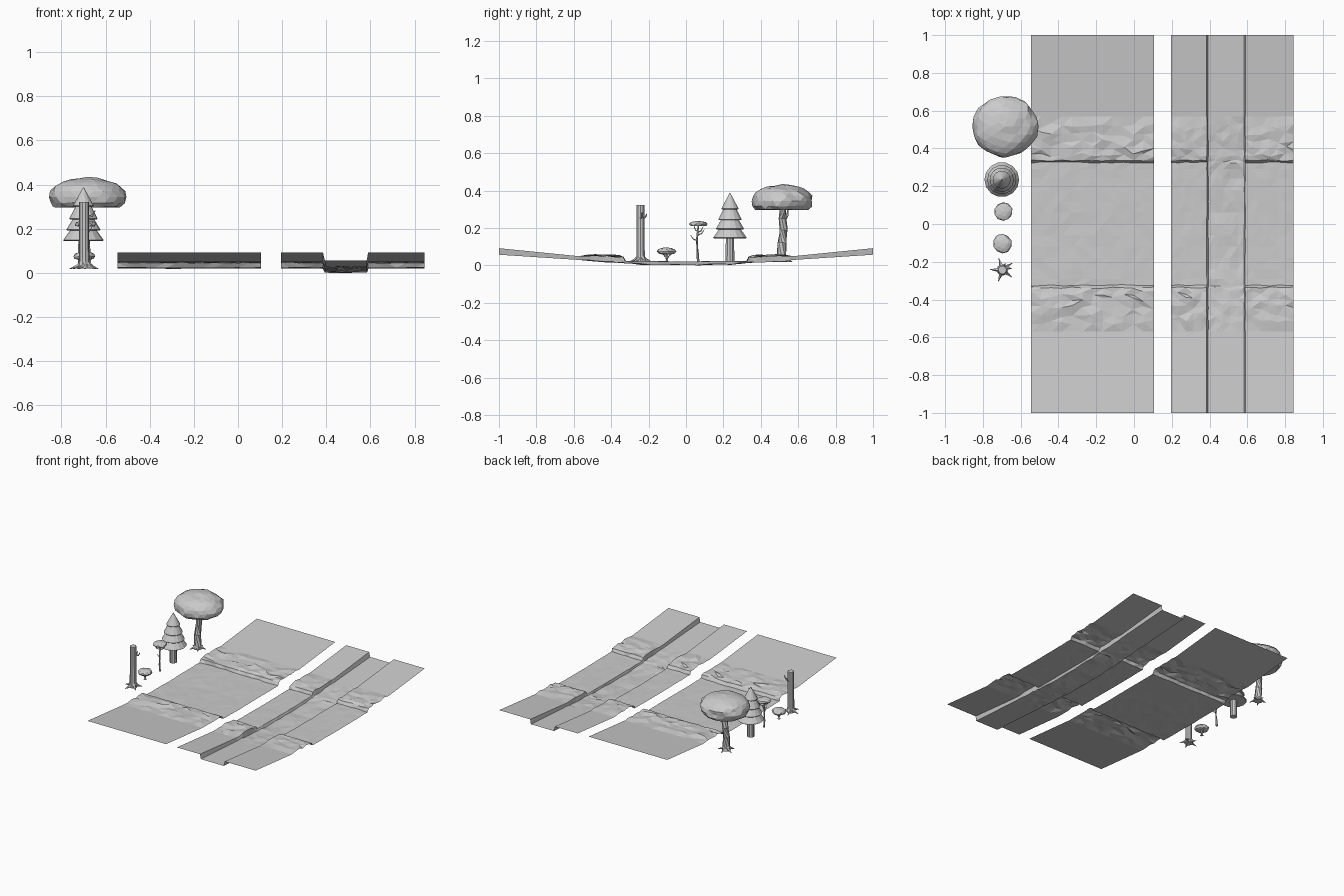
import bpy, bmesh, math, random
from mathutils import Vector

if "Cube" in bpy.data.objects:
    bpy.data.objects.remove(bpy.data.objects["Cube"])

random.seed(4)
GROUND = 0.027


def finish(name, bm):
    me = bpy.data.meshes.new(name)
    bm.to_mesh(me)
    bm.free()
    ob = bpy.data.objects.new(name, me)
    bpy.context.collection.objects.link(ob)
    return ob


def lerp(pts, t):
    for (a, u), (b, v) in zip(pts, pts[1:]):
        if t <= b:
            return u + (v - u) * (t - a) / (b - a)
    return pts[-1][1]


# height profiles by distance from the river centre line
BANK = [(0, .028), (.2, .03), (.325, .031), (.337, .053), (.39, .06), (.5, .061), (.57, .057), (1, .1)]
CHANNEL = [(0, .011), (.25, .014), (.33, .022), (.57, .037), (1, .065)]
HALF = [.06, .12, .18, .24, .29, .325, .337, .365, .4, .44, .48, .52, .57, 1]
YS = [-y for y in reversed(HALF)] + [0] + HALF


def terrain(name, columns):
    """columns: (x, is_channel) pairs, swept along y with rough banks"""
    bm = bmesh.new()
    rows = []
    for y in YS:
        d, row = abs(y), []
        for i, (x, low) in enumerate(columns):
            z = lerp(CHANNEL if low else BANK, d)
            px, py = x, y
            if d < .57:
                amp = .004 if low else (.0075 if d > .35 else .0015)
                z += random.uniform(-amp, amp)
                if 0 < i < len(columns) - 1:
                    px += random.uniform(-.004, .004) * (.4 if .38 < x < .6 else 1)
                if .35 < d < .55:
                    py += random.uniform(-.013, .013)
                elif .32 < d < .34:
                    py += random.uniform(-.004, .004)
            row.append(bm.verts.new((px, py, max(z, 0.004))))
        rows.append(row)
    for a, b in zip(rows, rows[1:]):
        for i in range(len(columns) - 1):
            bm.faces.new((a[i], a[i + 1], b[i + 1], b[i]))
    rough = [f for f in bm.faces if abs(f.calc_center_median().y) < .57]
    bmesh.ops.triangulate(bm, faces=rough)
    finish(name, bm)


# plain river tile, and the tile crossed by a sunken channel
terrain("river_terrain", [(-.545 + .65 * i / 12, False) for i in range(13)])
ledge_l = [(x, False) for x in (.195, .235, .275, .315, .355, .385)]
floor = [(x, True) for x in (.393, .43, .47, .51, .55, .583)]
ledge_r = [(x, False) for x in (.589, .625, .67, .715, .76, .805, .845)]
terrain("channel_terrain", ledge_l + floor + ledge_r)


def tube(bm, pts, radii, sides=8):
    """tapered tube through pts, capped at both ends"""
    pts = [Vector(p) for p in pts]
    rings = []
    for i, p in enumerate(pts):
        t = pts[min(i + 1, len(pts) - 1)] - pts[max(i - 1, 0)]
        q = t.to_track_quat('Z', 'Y')
        rings.append([bm.verts.new(p + q @ Vector((radii[i] * math.cos(a), radii[i] * math.sin(a), 0)))
                      for a in (2 * math.pi * k / sides for k in range(sides))])
    for a, b in zip(rings, rings[1:]):
        for k in range(sides):
            n = (k + 1) % sides
            bm.faces.new((a[k], a[n], b[n], b[k]))
    bm.faces.new(rings[0][::-1])
    bm.faces.new(rings[-1])


def roots(bm, x, y, reach, count, r, turn=.3):
    for k in range(count):
        a = turn + 2 * math.pi * k / count
        c, s = math.cos(a), math.sin(a)
        tube(bm, [(x + c * r * .5, y + s * r * .5, GROUND + r * .9),
                  (x + c * reach * .5, y + s * reach * .5, GROUND + r * .35),
                  (x + c * reach, y + s * reach, GROUND)], [r * .55, r * .35, .001], 5)


def canopy(name, centre, size, level, lump, bottom):
    """lumpy squashed ball with a flattened underside"""
    bm = bmesh.new()
    bmesh.ops.create_icosphere(bm, subdivisions=level, radius=1)
    for v in bm.verts:
        n = v.co.normalized()
        k = 1 + random.uniform(-lump, lump)
        side = math.copysign(abs(n.z) ** .9, n.z)
        v.co = Vector((n.x * size[0] * k, n.y * size[1] * k, max(side * size[2] * k, bottom)))
        v.co += Vector(centre)
    finish(name, bm)


# large broad tree
X, Y = -.69, .51
bm = bmesh.new()
tube(bm, [(X, Y, GROUND), (X, Y, .06), (X - .004, Y + .004, .13), (X, Y + .012, .2),
          (X + .01, Y + .006, .26), (X + .01, Y + .01, .34)], [.032, .025, .024, .022, .021, .02])
tube(bm, [(X, Y + .012, .24), (X + .004, Y + .032, .275), (X + .004, Y + .035, .31)], [.007, .006, .004], 5)
roots(bm, X, Y, .06, 5, .025)
finish("broad_tree_trunk", bm)
canopy("broad_tree_canopy", (-.682, .515, .352), (.172, .163, .088), 3, .045, -.048)

# conifer with four skirted tiers
X, Y = -.70, .235
bm = bmesh.new()
tube(bm, [(X, Y, GROUND), (X, Y, .17)], [.025, .023], 10)
finish("conifer_trunk", bm)
bm = bmesh.new()
for z0, z1, r0, r1 in ((.152, .215, .092, .05), (.2, .262, .077, .042),
                       (.25, .32, .064, .03), (.308, .395, .047, .002)):
    tube(bm, [(X, Y, z0), (X, Y, z0 + .004), (X, Y, z1)], [r0 * .95, r0, r1], 14)
finish("conifer_tiers", bm)

# thin sapling with twigs
X, Y = -.692, .062
bm = bmesh.new()
tube(bm, [(X, Y + .003, GROUND), (X, Y, .08), (X + .004, Y - .004, .14), (X, Y, .18), (X, Y + .004, .222)],
     [.008, .006, .006, .005, .004], 6)
for dx, dy, z in ((.01, -.038, .14), (.03, .03, .185), (-.025, -.02, .19), (-.01, .036, .17)):
    tube(bm, [(X, Y, z), (X + dx * .6, Y + dy * .6, z + .008), (X + dx, Y + dy, z + .03)],
         [.004, .003, .0015], 5)
finish("sapling_stem", bm)
canopy("sapling_canopy", (X, .066, .228), (.05, .05, .017), 2, .06, -.009)

# low bush
X, Y = -.697, -.102
bm = bmesh.new()
tube(bm, [(X, Y, GROUND), (X, Y, .045), (X, Y - .004, .08)], [.012, .008, .007], 6)
for dy in (-.025, .025):
    tube(bm, [(X, Y, .045), (X + dy * .4, Y + dy, .075)], [.004, .003], 5)
finish("bush_stem", bm)
canopy("bush_canopy", (X, -.104, .083), (.05, .052, .022), 2, .06, -.016)

# dead trunk with spreading roots and a broken branch
X, Y = -.697, -.243
bm = bmesh.new()
tube(bm, [(X, Y, GROUND), (X, Y, .06), (X, Y, .2), (X, Y, .33), (X, Y, .33), (X, Y, .318)],
     [.03, .024, .022, .022, .017, .015], 10)
tube(bm, [(X, Y + .01, .255), (X + .012, Y + .026, .268), (X + .016, Y + .034, .285)], [.007, .005, .002], 5)
tube(bm, [(X + .01, Y, .26), (X + .038, Y + .008, .268), (X + .05, Y + .008, .29)], [.007, .005, .002], 5)
roots(bm, X, Y, .066, 5, .025, .6)
finish("dead_trunk", bm)

# settle the model on z = 0
obs = list(bpy.context.collection.objects)
low = min(v.co.z for o in obs for v in o.data.vertices)
for o in obs:
    o.location.z = -low
